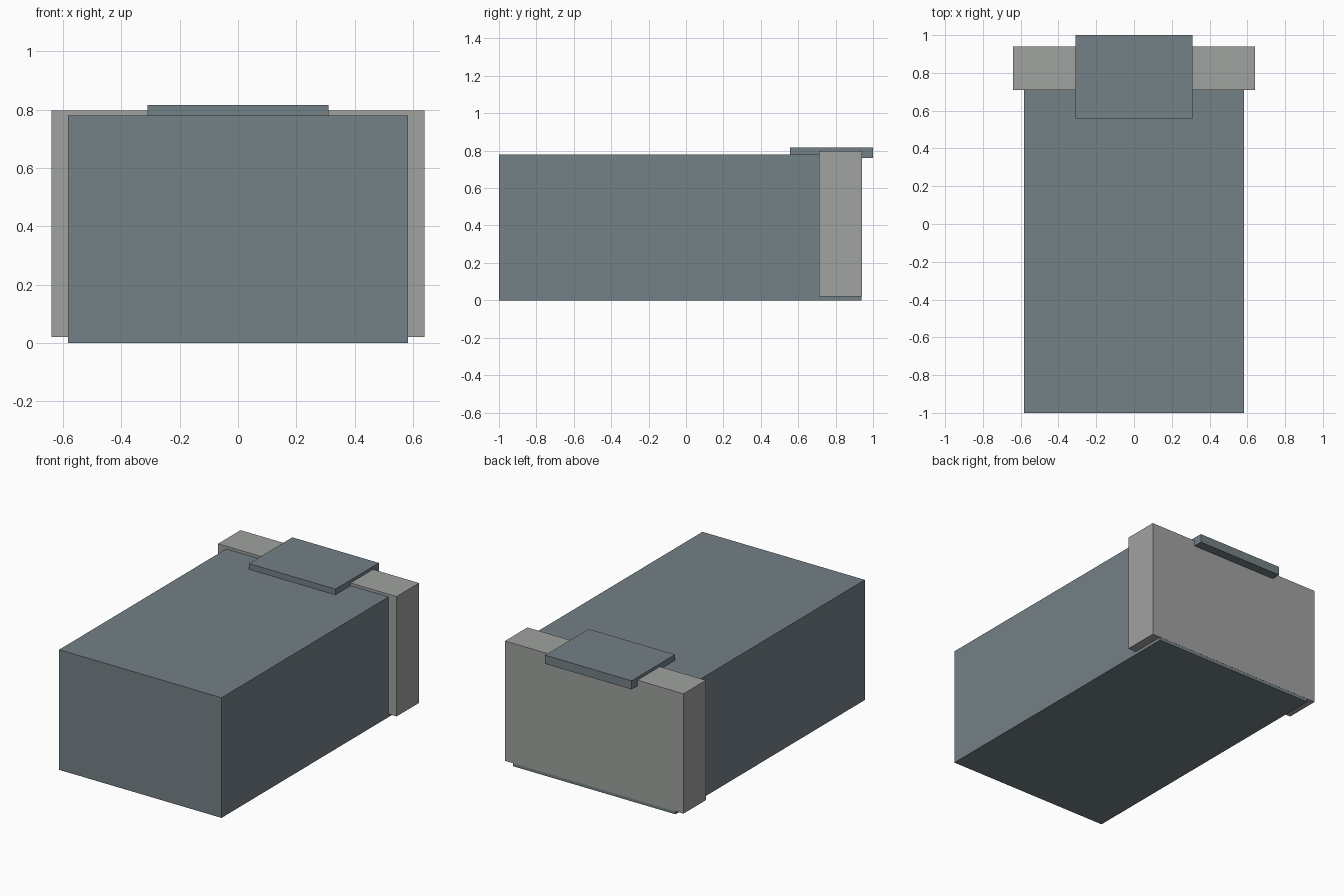
import bpy
import bmesh
from mathutils import Matrix, Vector

default = bpy.data.objects.get("Cube")
if default:
    bpy.data.objects.remove(default, do_unlink=True)


def material(name, rgb):
    mat = bpy.data.materials.new(name)
    mat.use_nodes = True
    mat.diffuse_color = (*rgb, 1)
    mat.node_tree.nodes["Principled BSDF"].inputs["Base Color"].default_value = (*rgb, 1)
    return mat


def box(name, low, high, mat):
    """Flat-shaded box between two opposite corners."""
    low, high = Vector(low), Vector(high)
    bm = bmesh.new()
    bmesh.ops.create_cube(bm, size=1, matrix=Matrix.Diagonal((*(high - low), 1)))
    mesh = bpy.data.meshes.new(name)
    bm.to_mesh(mesh)
    bm.free()
    mesh.materials.append(mat)
    obj = bpy.data.objects.new(name, mesh)
    obj.location = (low + high) / 2
    bpy.context.collection.objects.link(obj)
    return obj


slate = material("slate blue grey", (0.175, 0.22, 0.24))
grey = material("light grey", (0.35, 0.36, 0.35))

# Long main block, its back just inside the band's back face
box("body", (-0.582, -1, 0), (0.582, 0.939, 0.779), slate)
# Wide band wrapped around the back end
box("back_band", (-0.64, 0.71, 0.02), (0.64, 0.94, 0.797), grey)
# Thin plate over the band, overhanging the back
box("top_plate", (-0.31, 0.555, 0.76), (0.31, 1, 0.816), slate)
